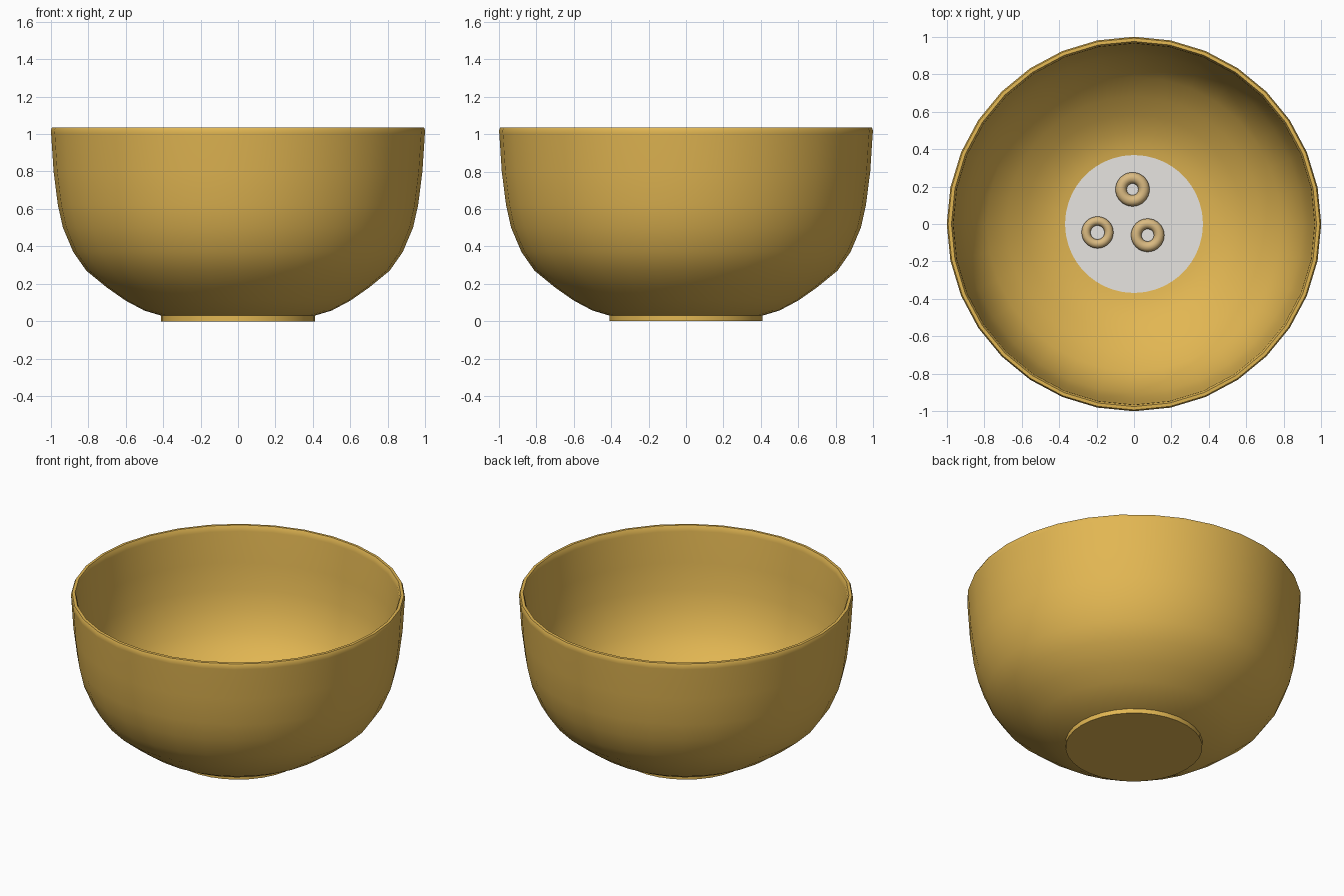
import bpy, math
from math import sin, cos, pi

if "Cube" in bpy.data.objects:
    bpy.data.objects.remove(bpy.data.objects["Cube"])


def material(name, rgb):
    m = bpy.data.materials.new(name)
    m.diffuse_color = (*rgb, 1)
    m.use_nodes = True
    m.node_tree.nodes["Principled BSDF"].inputs["Base Color"].default_value = m.diffuse_color
    return m


mustard = material("mustard_glaze", (0.76, 0.47, 0.085))
white = material("milk_white", (0.80, 0.78, 0.75))
tan = material("cereal_tan", (0.70, 0.49, 0.22))


def lathe(name, profile, segs, mat, angle=35):
    """Revolve an (r, z) profile that starts and ends on the axis."""
    verts, faces = [], []
    ring = profile[1:-1]
    for r, z in ring:
        verts += [(r * cos(2 * pi * i / segs), r * sin(2 * pi * i / segs), z) for i in range(segs)]
    for k in range(len(ring) - 1):
        for i in range(segs):
            j = (i + 1) % segs
            faces.append((k * segs + i, k * segs + j, (k + 1) * segs + j, (k + 1) * segs + i))
    # end caps
    faces.append(tuple(reversed(range(segs))))
    faces.append(tuple((len(ring) - 1) * segs + i for i in range(segs)))
    me = bpy.data.meshes.new(name)
    me.from_pydata(verts, [], faces)
    me.materials.append(mat)
    ob = bpy.data.objects.new(name, me)
    bpy.context.collection.objects.link(ob)
    smooth(ob, angle)
    return ob


def smooth(ob, angle):
    bpy.ops.object.select_all(action='DESELECT')
    ob.select_set(True)
    bpy.context.view_layer.objects.active = ob
    bpy.ops.object.shade_smooth_by_angle(angle=math.radians(angle))


# Bowl: foot, outer wall, rounded rim, inner wall, floor
outer = [(0.41, 0.03), (0.50, 0.057), (0.60, 0.11), (0.70, 0.18), (0.81, 0.27), (0.88, 0.37),
         (0.935, 0.50), (0.962, 0.62), (0.985, 0.80), (0.998, 1.00)]
rim = [(1.0, 1.02), (0.993, 1.035), (0.975, 1.036), (0.967, 1.02)]
inner = [(0.964, 1.00), (0.952, 0.80), (0.930, 0.63), (0.903, 0.51), (0.851, 0.39), (0.786, 0.295),
         (0.680, 0.208), (0.585, 0.14), (0.49, 0.089), (0.40, 0.062), (0.30, 0.05)]
bowl = [(0, 0), (0.41, 0)] + outer + rim + inner + [(0, 0.05)]
lathe("bowl", bowl, 32, mustard, 50)

# Shallow pool of milk in the bottom
lathe("milk", [(0, 0.052), (0.364, 0.052), (0.368, 0.062), (0, 0.062)], 64, white)

# Cereal rings resting in the milk
for n, (x, y, major, minor) in enumerate([(-0.008, 0.185, 0.061, 0.03), (-0.195, -0.045, 0.061, 0.024),
                                          (0.073, -0.06, 0.061, 0.028)]):
    bpy.ops.mesh.primitive_torus_add(location=(x, y, 0.075), major_radius=major, minor_radius=minor,
                                     major_segments=32, minor_segments=12)
    ob = bpy.context.object
    ob.name = f"cereal_ring_{n + 1}"
    ob.data.materials.append(tan)
    smooth(ob, 60)
